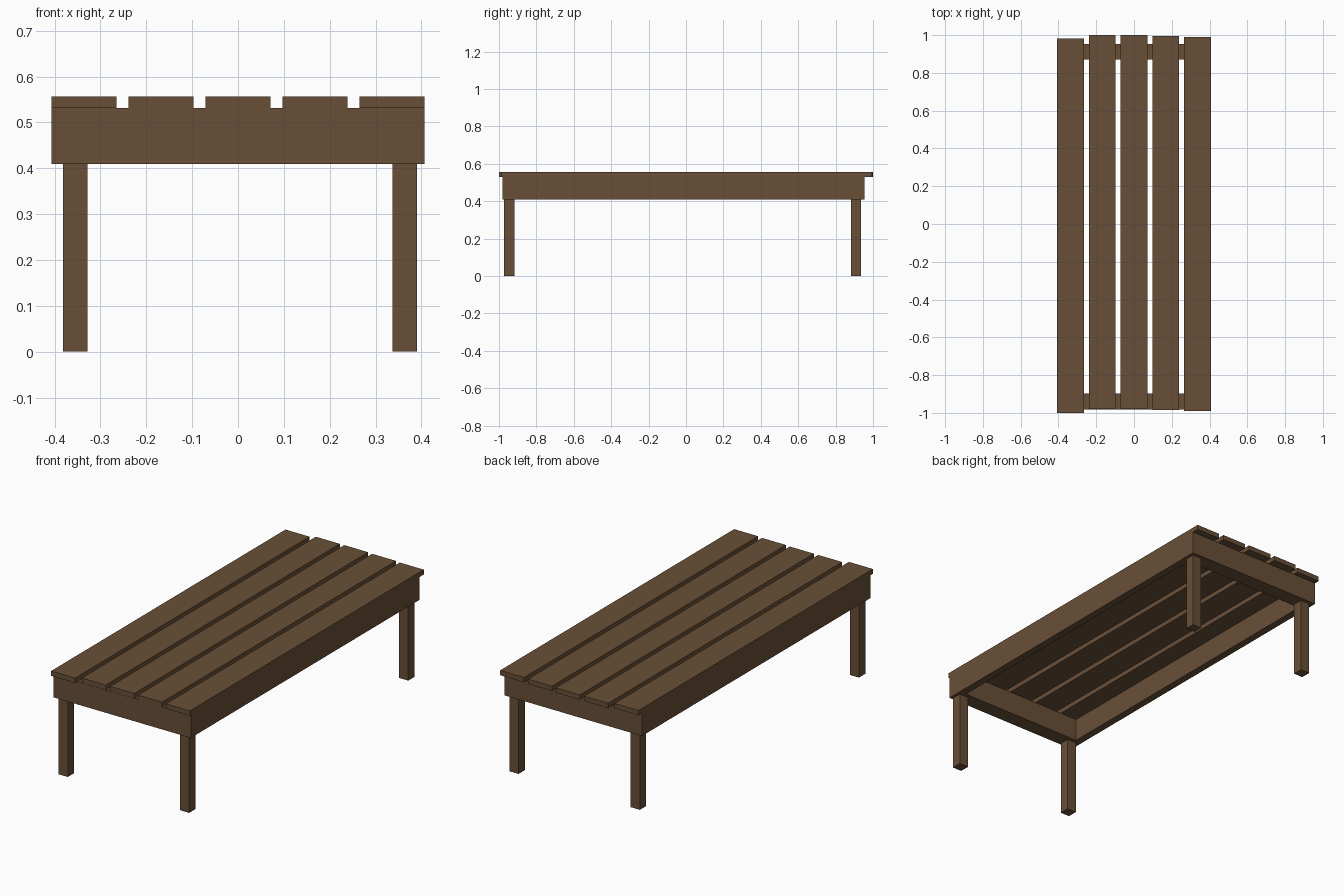
import bpy

if "Cube" in bpy.data.objects:
    bpy.data.objects.remove(bpy.data.objects["Cube"])

wood = bpy.data.materials.new("brown_wood")
wood.diffuse_color = (0.14, 0.078, 0.038, 1)
wood.use_nodes = True
wood.node_tree.nodes["Principled BSDF"].inputs["Base Color"].default_value = wood.diffuse_color


def box(name, x, y, z):
    """Axis-aligned wooden board from (min, max) ranges."""
    bpy.ops.mesh.primitive_cube_add(size=1)
    ob = bpy.context.object
    ob.name = name
    ranges = (x, y, z)
    for v in ob.data.vertices:
        v.co = [r[1] if c > 0 else r[0] for c, r in zip(v.co, ranges)]
    ob.data.materials.append(wood)
    return ob


HALF_W = 0.407
RAIL_Z = (0.409, 0.531)
SLAT_Z = (0.531, 0.557)
FRONT, BACK = -0.981, 0.954
END_T, SIDE_T = 0.083, 0.04

# Top slats, slightly staggered along their length
slat_w, pitch, slat_len = 0.142, 0.1325 * 2 * 0.636, 1.98
pitch = (2 * HALF_W - slat_w) / 4
for i, back_end in enumerate((0.983, 1.0, 1.0, 0.996, 0.991)):
    x0 = -HALF_W + i * pitch
    front_end = max(-1.0, back_end - slat_len)
    if i == 0:
        front_end = -1.0
    box(f"slat_{i + 1}", (x0, x0 + slat_w), (front_end, back_end), SLAT_Z)

# Thick end rails across the full width
box("front_rail", (-HALF_W, HALF_W), (FRONT, FRONT + END_T), RAIL_Z)
box("back_rail", (-HALF_W, HALF_W), (BACK - END_T, BACK), RAIL_Z)

# Long side rails between the end rails
side_y = (FRONT + END_T, BACK - END_T)
box("left_rail", (-HALF_W, -HALF_W + SIDE_T), side_y, RAIL_Z)
box("right_rail", (HALF_W - SIDE_T, HALF_W), side_y, RAIL_Z)

# Square legs under the end rails
for side, lx in (("left", (-0.382, -0.328)), ("right", (0.337, 0.391))):
    for end, ly in (("front", (-0.972, -0.918)), ("back", (0.882, 0.936))):
        box(f"{end}_{side}_leg", lx, ly, (0, RAIL_Z[0]))
